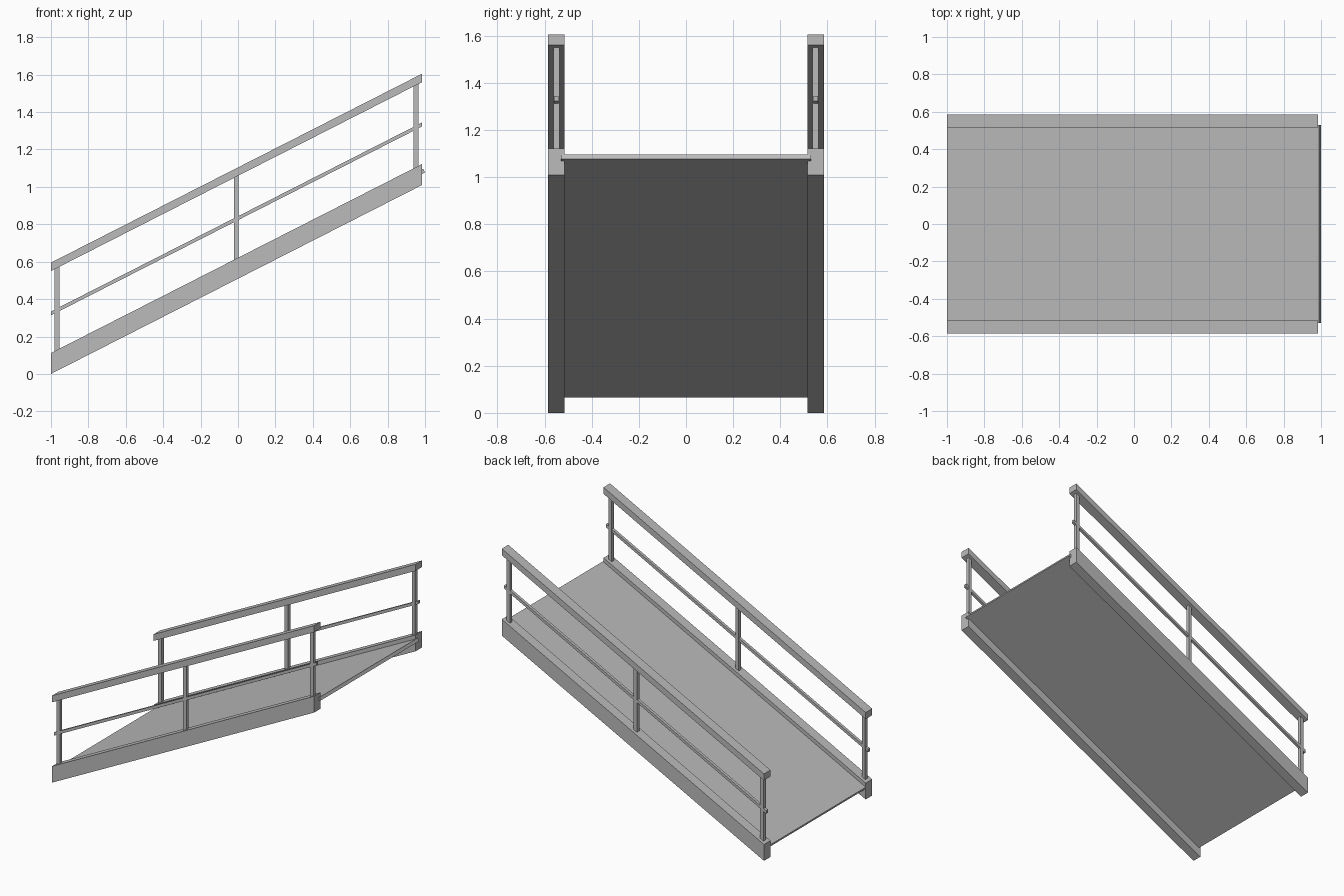
import bpy
import bmesh
import math

cube = bpy.data.objects.get("Cube")
if cube:
    bpy.data.objects.remove(cube, do_unlink=True)

SLOPE = 0.509
X0, X1 = -1.0, 0.985
SIDE_Y = 0.55

grey = bpy.data.materials.new("light grey metal")
grey.use_nodes = True
colour = (0.5, 0.5, 0.5, 1)
grey.diffuse_color = colour
grey.node_tree.nodes["Principled BSDF"].inputs["Base Color"].default_value = colour


def rise(x):
    return SLOPE * (x - X0)


def extrude_profile(name, profile, y, width):
    """Extrude an x-z outline across y, centred on the given y."""
    bm = bmesh.new()
    face = bm.faces.new([bm.verts.new((x, y - width / 2, z)) for x, z in profile])
    out = bmesh.ops.extrude_face_region(bm, geom=[face])
    moved = [v for v in out["geom"] if isinstance(v, bmesh.types.BMVert)]
    bmesh.ops.translate(bm, verts=moved, vec=(0, width, 0))
    bmesh.ops.recalc_face_normals(bm, faces=bm.faces)
    mesh = bpy.data.meshes.new(name)
    bm.to_mesh(mesh)
    bm.free()
    mesh.materials.append(grey)
    obj = bpy.data.objects.new(name, mesh)
    bpy.context.collection.objects.link(obj)
    return obj


def sloped_bar(name, xa, xb, low, high, y, width):
    """Bar following the slope, with plumb ends."""
    outline = [(xa, rise(xa) + low), (xb, rise(xb) + low),
               (xb, rise(xb) + high), (xa, rise(xa) + high)]
    return extrude_profile(name, outline, y, width)


# Deck plate, its ends cut square to the slope
angle = math.atan(SLOPE)
thick = 0.022
dx, dz = thick * math.sin(angle), thick * math.cos(angle)
top_a, top_b = (X0, 0.084), (0.99, 0.084 + rise(0.99))
extrude_profile("deck", [(top_a[0] + dx, top_a[1] - dz), (top_b[0] + dx, top_b[1] - dz),
                         top_b, top_a], 0, 1.06)

# Side beams, handrails, middle rails and posts on both sides
for side, sign in (("front", -1), ("back", 1)):
    y = sign * SIDE_Y
    sloped_bar(side + "_side_beam", X0, X1, 0.0, 0.112, y, 0.07)
    sloped_bar(side + "_handrail", X0, X1, 0.55, 0.595, y, 0.07)
    sloped_bar(side + "_middle_rail", X0, X1, 0.313, 0.334, y, 0.02)
    for place, x in (("lower", -0.968), ("middle", -0.01), ("upper", 0.952)):
        sloped_bar(f"{side}_{place}_post", x - 0.0125, x + 0.0125, 0.1, 0.56, y, 0.025)
